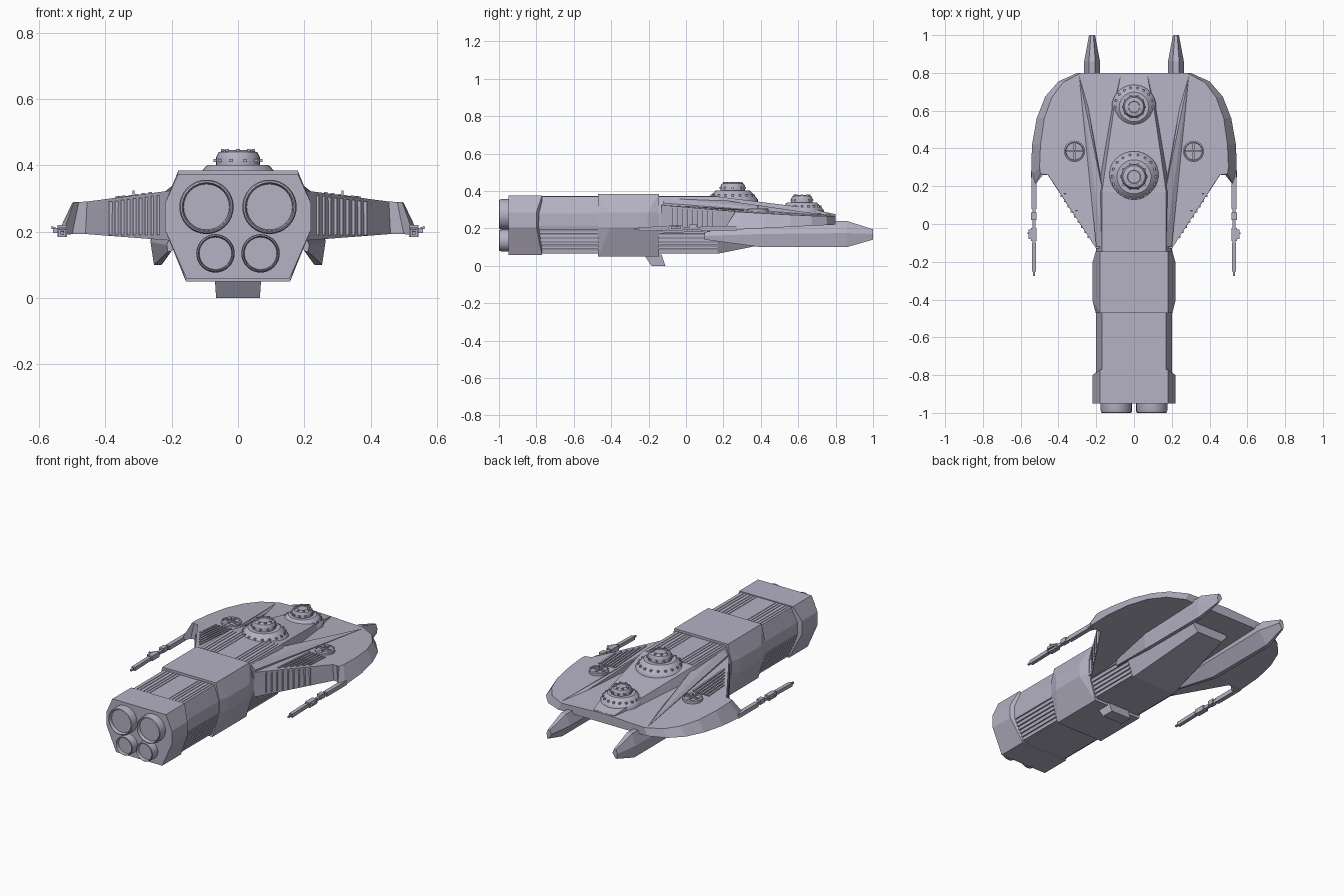
import bpy, bmesh, math
from mathutils import Vector, Matrix

cube = bpy.data.objects.get("Cube")
if cube:
    bpy.data.objects.remove(cube)

GREY = (0.46, 0.44, 0.55, 1)
hull_grey = bpy.data.materials.new("hull_grey")
hull_grey.use_nodes = True
hull_grey.diffuse_color = GREY
hull_grey.node_tree.nodes["Principled BSDF"].inputs["Base Color"].default_value = GREY


def finish(name, bm, smooth=False):
    bmesh.ops.recalc_face_normals(bm, faces=bm.faces)
    mesh = bpy.data.meshes.new(name)
    bm.to_mesh(mesh)
    bm.free()
    mesh.materials.append(hull_grey)
    ob = bpy.data.objects.new(name, mesh)
    bpy.context.collection.objects.link(ob)
    if smooth:
        bpy.ops.object.select_all(action='DESELECT')
        ob.select_set(True)
        bpy.context.view_layer.objects.active = ob
        bpy.ops.object.shade_smooth_by_angle(angle=math.radians(35))
    return ob


def both(points):
    return list(points) + [(-x, y, z) for x, y, z in points]


def convex(name, points):
    bm = bmesh.new()
    verts = [bm.verts.new(p) for p in points]
    res = bmesh.ops.convex_hull(bm, input=verts)
    junk = [g for g in res["geom_interior"] + res["geom_unused"] if isinstance(g, bmesh.types.BMVert)]
    bmesh.ops.delete(bm, geom=list(set(junk)), context='VERTS')
    bmesh.ops.dissolve_limit(bm, angle_limit=0.02, verts=bm.verts, edges=bm.edges)
    return finish(name, bm)


def loft(name, rings):
    bm = bmesh.new()
    rows = [[bm.verts.new(p) for p in ring] for ring in rings]
    for a, b in zip(rows, rows[1:]):
        for i in range(len(a)):
            j = (i + 1) % len(a)
            bm.faces.new((a[i], a[j], b[j], b[i]))
    bm.faces.new(rows[0])
    bm.faces.new(rows[-1])
    return finish(name, bm)


def lathe(name, profile, centre, along_y=False, sides=32):
    """Turn (radius, height) points about z, or about -y."""
    bm = bmesh.new()
    rows = []
    for r, h in profile:
        ring = []
        for i in range(sides):
            a = math.tau * i / sides
            x, y = r * math.cos(a), r * math.sin(a)
            ring.append(bm.verts.new(Vector(centre) + Vector((x, -h, y) if along_y else (x, y, h))))
        rows.append(ring)
    for a, b in zip(rows, rows[1:]):
        for i in range(sides):
            j = (i + 1) % sides
            bm.faces.new((a[i], a[j], b[j], b[i]))
    bm.faces.new(rows[0])
    bm.faces.new(rows[-1])
    return finish(name, bm, True)


def beams(name, bars):
    """Square bars, each given as start, end, thickness."""
    bm = bmesh.new()
    for start, end, t in bars:
        start, end = Vector(start), Vector(end)
        d = end - start
        m = Matrix.Translation((start + end) / 2) @ d.to_track_quat('Z', 'X').to_matrix().to_4x4()
        bmesh.ops.create_cube(bm, size=1, matrix=m @ Matrix.Diagonal((t, t, d.length, 1)))
    return finish(name, bm)


def section(y, half):
    return [(x, y, z) for x, z in half] + [(-x, y, z) for x, z in reversed(half)]


def wing_top(x, y):
    return 0.325 - 0.04 * abs(x) - 0.06 * y


# Main hull, running forward into the tapered spine
BODY = [(0.17, 0.37), (0.2, 0.28), (0.2, 0.21), (0.145, 0.065)]
NOSE = [(0.1, 0.31), (0.12, 0.25), (0.12, 0.2), (0.085, 0.16)]
loft("hull", [section(-0.92, BODY), section(0.17, BODY), section(0.65, NOSE)])
convex("spine_tip", both([(0.1, 0.64, 0.311), (0.11, 0.64, 0.24), (0.07, 0.79, 0.278), (0.07, 0.79, 0.24)]))

# Collar and engine housing
convex("collar", both([(x, y, z) for x, z, y0, y1 in
       [(0.18, 0.385, -0.47, -0.145), (0.22, 0.286, -0.405, -0.205),
        (0.22, 0.206, -0.405, -0.205), (0.157, 0.05, -0.47, -0.145),
        (0.203, 0.286, -0.47, -0.145), (0.203, 0.206, -0.47, -0.145)] for y in (y0, y1)]))
convex("engine_housing", both([(x, y, z) for x, z, y1 in
       [(0.18, 0.375, -0.77), (0.22, 0.286, -0.8), (0.22, 0.206, -0.8), (0.155, 0.058, -0.77)]
       for y in (-0.95, y1)]))

# Engine nozzles with recessed faces
for side, word in ((1, "left"), (-1, "right")):
    for x, z, r, level in ((0.095, 0.275, 0.082, "upper"), (0.068, 0.135, 0.058, "lower")):
        lathe(f"{level}_{word}_nozzle",
              [(r, -0.02), (r, 0.035), (r * 0.96, 0.047), (r * 0.9, 0.05), (r * 0.86, 0.044), (r * 0.84, 0.03)],
              (side * x, -0.95, z), True)

# Belly fin
convex("belly_fin", both([(0.07, -0.225, 0.06), (0.07, -0.13, 0.06), (0.066, -0.185, 0), (0.066, -0.11, 0)]))

# Wing: sloped skirt between a lower and an upper outline
LOW = [(0, 0.8), (0.3, 0.8), (0.4, 0.755), (0.47, 0.675), (0.515, 0.56), (0.54, 0.42),
       (0.545, 0.25), (0.53, 0.2), (0.5, 0.26), (0.46, 0.265), (0.2, -0.13), (0, -0.13)]
HIGH = [(0, 0.8), (0.28, 0.8), (0.375, 0.75), (0.435, 0.67), (0.475, 0.56), (0.495, 0.42),
        (0.5, 0.3), (0.495, 0.265), (0.48, 0.263), (0.455, 0.26), (0.2, -0.13), (0, -0.13)]
for side, word in ((1, "left"), (-1, "right")):
    loft(f"{word}_wing", [[(side * x, y, 0.18 + 0.05 * y) for x, y in LOW],
                          [(side * x, y, wing_top(x, y)) for x, y in HIGH]])

    # Long fairing from the wing front up to the hull shoulder
    convex(f"{word}_fairing", [(side * x, y, z) for x, y, z in
           [(0.29, 0.78, 0.267), (0.2, -0.12, 0.335), (0.165, -0.12, 0.365), (0.165, 0.17, 0.355),
            (0.2, -0.12, 0.26), (0.16, 0.17, 0.28), (0.27, 0.78, 0.25)]])

    # Forward prong, pointed at both ends
    def prong(y, cx, w, low, mid, high):
        return [(side * (cx + a * w), y, z) for a, z in
                [(-0.4, high), (0.4, high), (1, mid), (0.75, low), (0.2, low), (-1, mid)]]
    loft(f"{word}_prong", [prong(0.1, 0.2, 0.015, 0.14, 0.16, 0.18), prong(0.4, 0.222, 0.042, 0.1, 0.17, 0.23),
                           prong(0.86, 0.222, 0.042, 0.1, 0.175, 0.24), prong(1, 0.222, 0.016, 0.14, 0.17, 0.195)])

    # Round hatch with a cross and a spike
    hx, hy = side * 0.315, 0.385
    hz = wing_top(hx, hy)
    lathe(f"{word}_hatch", [(0.056, -0.02), (0.056, 0.014), (0.048, 0.018), (0.045, 0.01)], (hx, hy, hz), sides=24)
    beams(f"{word}_hatch_cross", [((hx - 0.046, hy, hz + 0.013), (hx + 0.046, hy, hz + 0.013), 0.01),
                                  ((hx, hy - 0.046, hz + 0.013), (hx, hy + 0.046, hz + 0.013), 0.01),
                                  ((hx, hy, hz), (hx, hy, hz + 0.035), 0.006)])

    # Slats on the wing top and on its rear wall
    slats = []
    for i in range(6):
        x = 0.265 + 0.02 * i
        y0 = 0.01 + 1.5 * (x - 0.265)
        slats.append(((side * x, y0, wing_top(x, y0)), (side * x, 0.31, wing_top(x, 0.31)), 0.011))
    for i in range(9):
        x = 0.24 + 0.018 * i
        y = -0.13 + 1.51 * (x - 0.2)
        slats.append(((side * x, y, 0.19), (side * x, y, wing_top(x, y) - 0.01), 0.01))
    beams(f"{word}_wing_slats", slats)

    # Wing-tip gun
    gx, gz = side * 0.53, 0.2
    beams(f"{word}_gun", [((gx, 0.27, gz), (gx, 0.08, gz), 0.026), ((gx, 0.1, gz), (gx, -0.1, gz), 0.017),
                          ((gx, 0.06, gz + 0.006), (gx, 0.02, gz + 0.006), 0.028),
                          ((gx, -0.1, gz), (gx, -0.25, gz - 0.004), 0.022),
                          ((gx, -0.2, gz), (gx, -0.275, gz - 0.004), 0.01),
                          ((gx, -0.02, gz), (gx, -0.09, gz), 0.03),
                          ((side * 0.55, -0.03, gz + 0.004), (side * 0.55, -0.08, gz + 0.004), 0.015),
                          ((gx, -0.05, gz), (side * 0.563, -0.05, gz + 0.014), 0.008)])

# Long ribs on the hull roof, shoulders and lower flanks
ribs = []
for side in (1, -1):
    for y0, y1 in ((-0.78, -0.46), (-0.16, 0.165)):
        for x in (0.065, 0.085, 0.105, 0.13, 0.15):
            ribs.append(((side * x, y0, 0.368), (side * x, y1, 0.368), 0.01))
        for i in range(7):
            f = (i + 0.5) / 7
            x, z = 0.2 - 0.055 * f, 0.21 - 0.145 * f
            ribs.append(((side * x, y0, z), (side * x, y1, z), 0.011))
beams("hull_ribs", ribs)

# Two domed turrets with studs
for word, y, z, s in (("rear", 0.62, 0.285, 0.87), ("main", 0.25, 0.34, 1.0)):
    profile = [(0.135, -0.05), (0.135, 0.012), (0.128, 0.022), (0.098, 0.056), (0.09, 0.062), (0.066, 0.062),
               (0.066, 0.085), (0.058, 0.1), (0.035, 0.107), (0.033, 0.102)]
    lathe(f"{word}_turret", [(r * s, h * s) for r, h in profile], (0, y, z))
    studs = []
    for radius, height, count in ((0.116, 0.036, 18), (0.068, 0.075, 10), (0.046, 0.104, 8)):
        for i in range(count):
            a = math.tau * i / count
            p = Vector((radius * s * math.cos(a), y + radius * s * math.sin(a), z + height * s))
            studs.append((p - Vector((0, 0, 0.005)), p + Vector((0, 0, 0.005)), 0.011))
    beams(f"{word}_turret_studs", studs)
